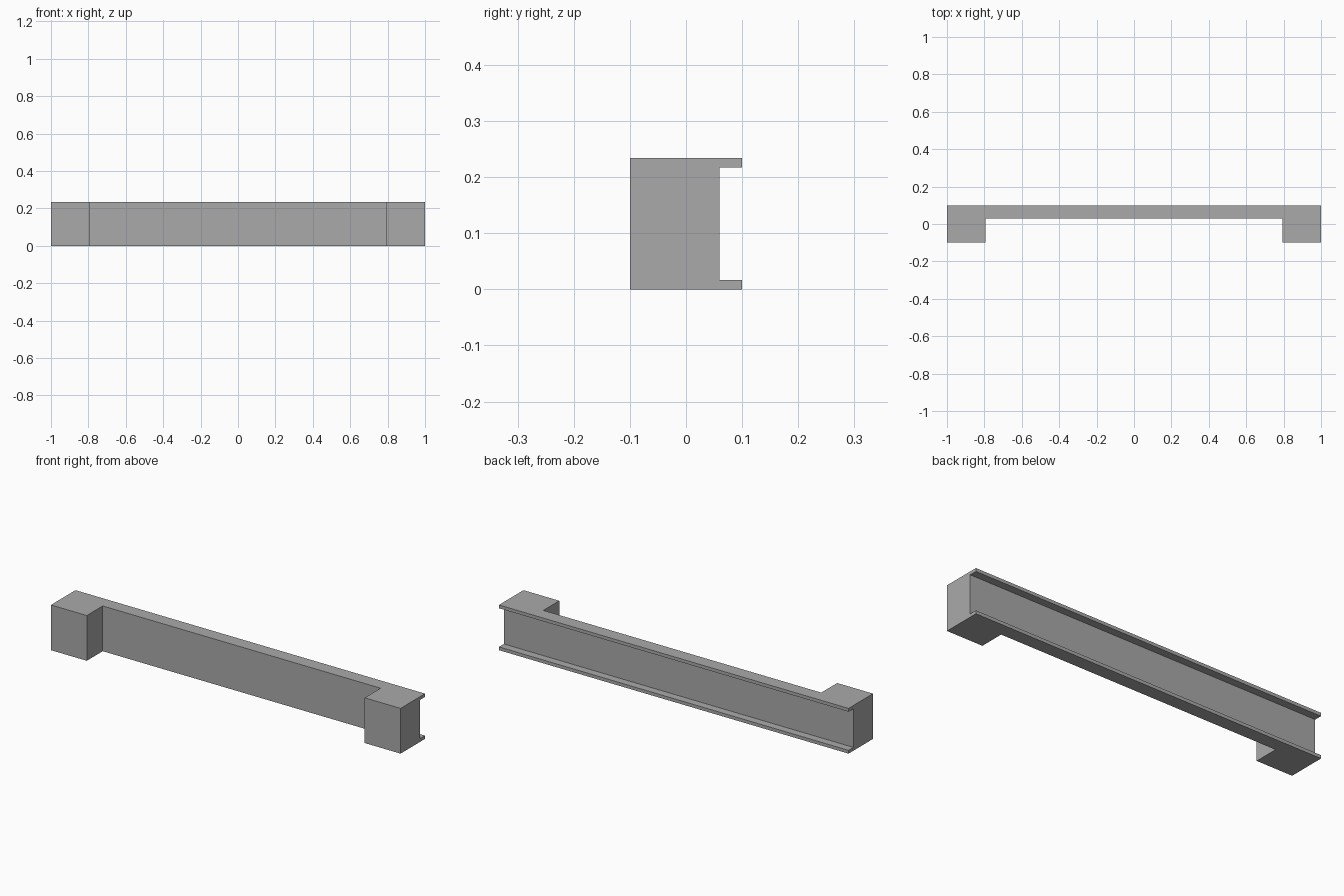
import bpy
import bmesh
from mathutils import Matrix, Vector

cube = bpy.data.objects.get("Cube")
if cube:
    bpy.data.objects.remove(cube, do_unlink=True)

HEIGHT = 0.234
FLANGE = 0.017           # flange thickness
FRONT, BACK = -0.1, 0.1
WEB_FRONT, WEB_BACK = 0.03, 0.06
INNER = 0.795            # inner side of the end blocks

grey = bpy.data.materials.new("plain grey")
grey.use_nodes = True
colour = (0.4, 0.4, 0.4, 1)
grey.diffuse_color = colour
grey.node_tree.nodes["Principled BSDF"].inputs["Base Color"].default_value = colour


def add_object(name, bm):
    bmesh.ops.recalc_face_normals(bm, faces=bm.faces)
    mesh = bpy.data.meshes.new(name)
    bm.to_mesh(mesh)
    bm.free()
    mesh.materials.append(grey)
    obj = bpy.data.objects.new(name, mesh)
    bpy.context.collection.objects.link(obj)
    return obj


# Beam with end blocks: mirrored U-shaped plan, raised to full height
half = [(INNER, WEB_FRONT), (INNER, FRONT), (1, FRONT), (1, BACK)]
plan = half + [(-x, y) for x, y in reversed(half)]
bm = bmesh.new()
face = bm.faces.new([bm.verts.new((x, y, 0)) for x, y in plan])
raised = bmesh.ops.extrude_face_region(bm, geom=[face])["geom"]
bmesh.ops.translate(bm, vec=(0, 0, HEIGHT),
                    verts=[v for v in raised if isinstance(v, bmesh.types.BMVert)])
beam = add_object("channel_beam", bm)

# Groove along the back, leaving a flange above and below
bm = bmesh.new()
depth = 0.2
size = Vector((2.4, depth, HEIGHT - 2 * FLANGE))
centre = Vector((0, WEB_BACK + depth / 2, HEIGHT / 2))
bmesh.ops.create_cube(bm, size=1, matrix=Matrix.LocRotScale(centre, None, size))
cutter = add_object("groove_cutter", bm)
cutter.hide_render = True
cutter.hide_viewport = True

groove = beam.modifiers.new("back_groove", "BOOLEAN")
groove.operation = "DIFFERENCE"
groove.solver = "EXACT"
groove.object = cutter
bpy.context.view_layer.objects.active = beam
bpy.ops.object.modifier_apply(modifier=groove.name)
bpy.data.objects.remove(cutter, do_unlink=True)
